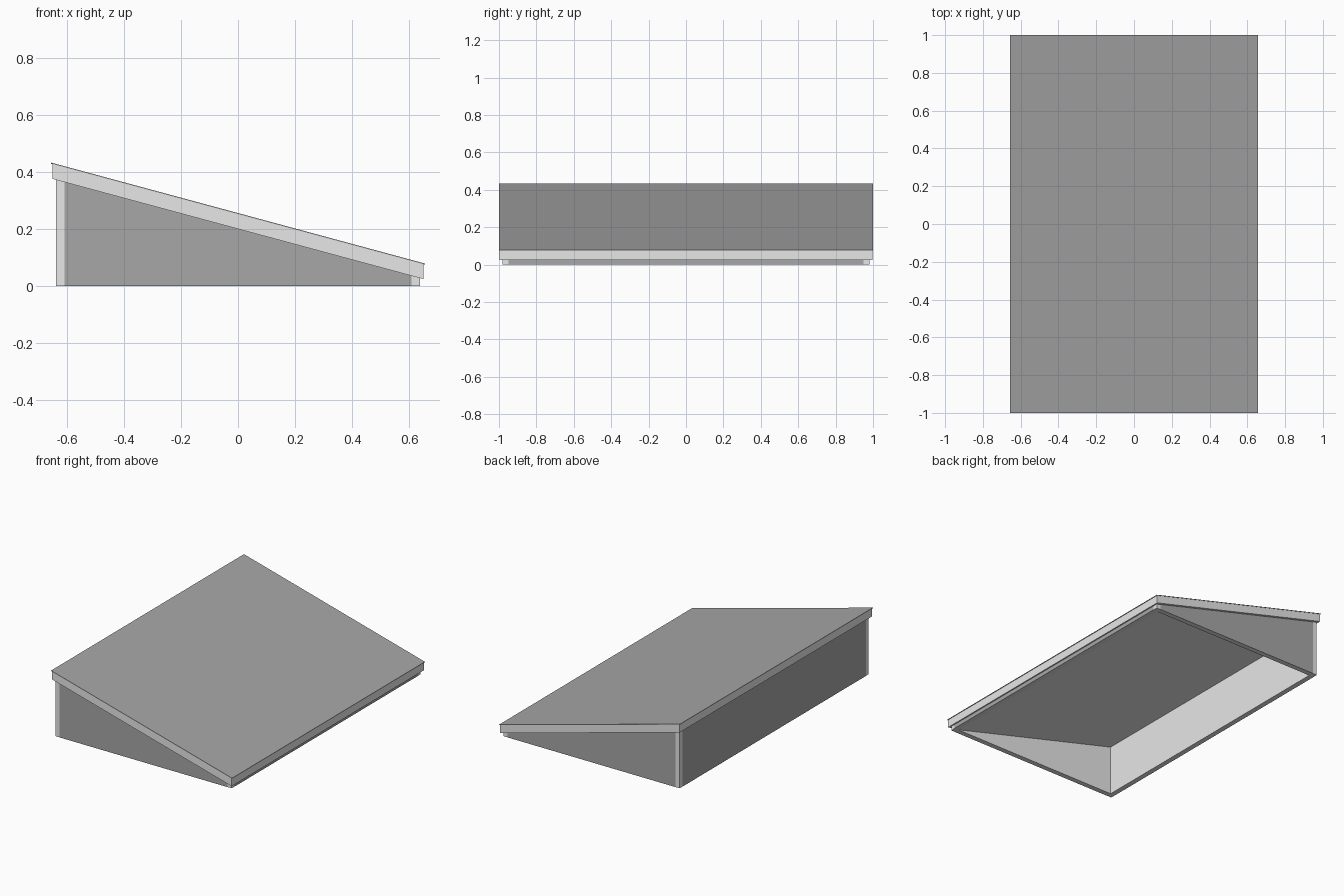
import bpy, bmesh

if "Cube" in bpy.data.objects:
    bpy.data.objects.remove(bpy.data.objects["Cube"])

SLOPE = 0.27


def mat(name, v):
    m = bpy.data.materials.new(name)
    m.diffuse_color = (v, v, v, 1)
    m.use_nodes = True
    m.node_tree.nodes["Principled BSDF"].inputs["Base Color"].default_value = m.diffuse_color
    return m


light = mat("light grey", 0.8)
dark = mat("dark grey", 0.386)


def height(x, mid):
    """Height of a sloped plane passing through z = mid at x = 0."""
    return mid - SLOPE * x


def finish(name, bm, material):
    bmesh.ops.recalc_face_normals(bm, faces=bm.faces)
    me = bpy.data.meshes.new(name)
    bm.to_mesh(me)
    bm.free()
    me.materials.append(material)
    ob = bpy.data.objects.new(name, me)
    bpy.context.collection.objects.link(ob)


def prism(name, x0, x1, y0, y1, top, bottom, material):
    """Box with a sloped top; bottom is sloped too, or flat on z = 0 if None."""
    bm = bmesh.new()
    bm_low = lambda x: 0.0 if bottom is None else height(x, bottom)
    profile = [(x0, bm_low(x0)), (x1, bm_low(x1)),
               (x1, height(x1, top)), (x0, height(x0, top))]
    a = [bm.verts.new((x, y0, z)) for x, z in profile]
    b = [bm.verts.new((x, y1, z)) for x, z in profile]
    bm.faces.new(a)
    bm.faces.new(b[::-1])
    for i in range(4):
        j = (i + 1) % 4
        bm.faces.new((a[i], a[j], b[j], b[i]))
    finish(name, bm, material)


# Roof slab with light edges, and thin dark covering on top
prism("roof_slab", -0.653, 0.653, -0.998, 0.998, 0.252, 0.2, light)
prism("roof_covering", -0.657, 0.657, -1.0, 1.0, 0.256, 0.252, dark)

# Hollow wedge shell, open underneath
W, D, T = 0.64, 0.98, 0.033
bm = bmesh.new()


def ring(w, d, top):
    pts = [(-w, -d), (w, -d), (w, d), (-w, d)]
    low = [bm.verts.new((x, y, 0)) for x, y in pts]
    up = [bm.verts.new((x, y, height(x, top))) for x, y in pts]
    for i in range(4):
        j = (i + 1) % 4
        bm.faces.new((low[i], low[j], up[j], up[i]))
    bm.faces.new(up)
    return low


outer = ring(W, D, 0.2)
inner = ring(W - T, D - T, 0.2 - 0.0345)
for i in range(4):
    j = (i + 1) % 4
    bm.faces.new((outer[i], outer[j], inner[j], inner[i]))
finish("wall_shell", bm, light)

# Dark wall panels between the light corner posts
P, E = 0.03, 0.001
for side, s in (("front", -1), ("back", 1)):
    y0, y1 = sorted((s * D, s * (D + E)))
    prism(side + "_wall_panel", -W + P, W - P, y0, y1, 0.2, None, dark)
for side, s in (("left", -1), ("right", 1)):
    x0, x1 = sorted((s * W, s * (W + E)))
    prism(side + "_wall_panel", x0, x1, -D + P, D - P, 0.2, None, dark)
